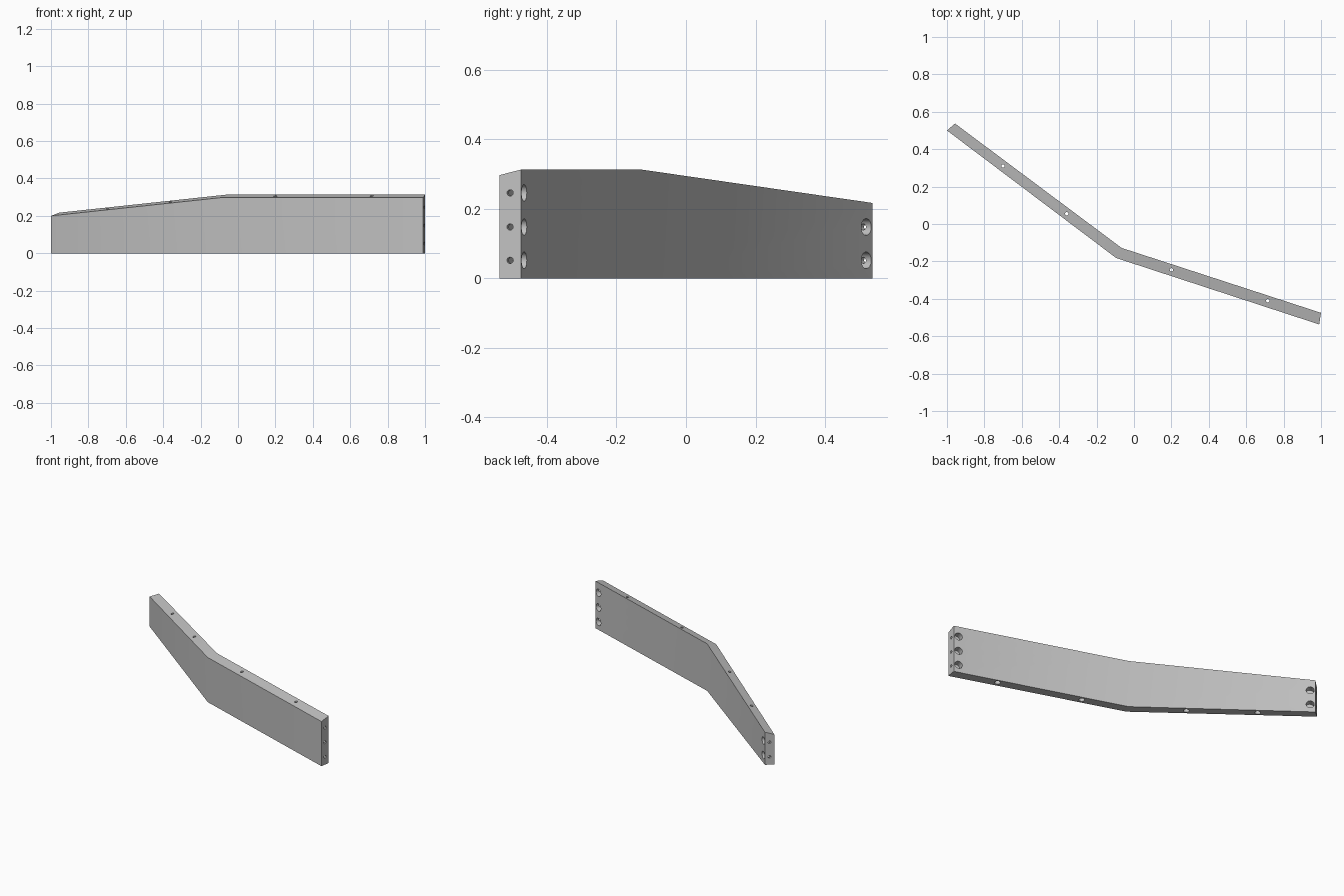
import bpy, bmesh
from mathutils import Vector

cube = bpy.data.objects.get("Cube")
if cube:
    bpy.data.objects.remove(cube, do_unlink=True)

grey = bpy.data.materials.new("light grey")
grey.use_nodes = True
COLOUR = (0.53, 0.53, 0.53, 1)
grey.diffuse_color = COLOUR
grey.node_tree.nodes["Principled BSDF"].inputs["Base Color"].default_value = COLOUR

UP = Vector((0, 0, 1))
# Plan outline: left end, bend, right end; top edge height follows each point
front = [Vector((-1, 0.5, 0)), Vector((-0.095, -0.182, 0)), Vector((0.99, -0.537, 0))]
back = [Vector((-0.957, 0.537, 0)), Vector((-0.066, -0.128, 0)), Vector((1, -0.475, 0))]
front_top = [0.2, 0.297, 0.297]
back_top = [0.217, 0.313, 0.313]


def make_object(name, bm):
    bmesh.ops.recalc_face_normals(bm, faces=bm.faces)
    mesh = bpy.data.meshes.new(name)
    bm.to_mesh(mesh)
    bm.free()
    mesh.materials.append(grey)
    obj = bpy.data.objects.new(name, mesh)
    bpy.context.collection.objects.link(obj)
    return obj


def add_drill(bm, start, end, radius):
    axis = end - start
    place = axis.to_track_quat("Z", "Y").to_matrix().to_4x4()
    place.translation = (start + end) / 2
    bmesh.ops.create_cone(bm, cap_ends=True, segments=24, radius1=radius,
                          radius2=radius, depth=axis.length, matrix=place)


# Bent board: four-sided sections swept along the plan
bm = bmesh.new()
sections = []
for f, b, ft, bt in zip(front, back, front_top, back_top):
    sections.append([bm.verts.new(p) for p in (f, b, b + UP * bt, f + UP * ft)])
for s, t in zip(sections, sections[1:]):
    for i in range(4):
        j = (i + 1) % 4
        bm.faces.new((s[i], s[j], t[j], t[i]))
bm.faces.new(sections[0])
bm.faces.new(sections[-1])
board = make_object("bent_board", bm)

# Vertical screw holes, counterbored from below
bm = bmesh.new()
for x, y in ((-0.7, 0.31), (-0.36, 0.055), (0.2, -0.245), (0.715, -0.41)):
    foot = Vector((x, y, 0))
    add_drill(bm, foot - UP * 0.1, foot + UP * 0.15, 0.018)
    add_drill(bm, foot + UP * 0.1, foot + UP * 0.5, 0.009)

# Bolt pockets in the back, each met by a thin hole from the board's end
for end, heights in ((0, (0.052, 0.148)), (2, (0.052, 0.148, 0.246))):
    along = (back[1] - back[end]).normalized()
    inward = Vector((-along.y, along.x, 0))
    if inward.y > 0:
        inward.negate()
    mouth = back[end] + along * 0.031
    middle = (front[end] + back[end]) / 2
    target = mouth + inward * 0.028
    for z in heights:
        lift = UP * z
        add_drill(bm, mouth - inward * 0.05 + lift, mouth + inward * 0.042 + lift, 0.024)
        outside = middle + (middle - target) * 2
        add_drill(bm, outside + lift, target + lift, 0.009)
cutter = make_object("hole_cutter", bm)
cutter.hide_render = True

# Cut the holes and drop the cutter
cut = board.modifiers.new("holes", "BOOLEAN")
cut.object = cutter
cut.operation = "DIFFERENCE"
cut.solver = "EXACT"
cut.use_self = True
bpy.ops.object.select_all(action="DESELECT")
board.select_set(True)
bpy.context.view_layer.objects.active = board
bpy.ops.object.modifier_apply(modifier=cut.name)
bpy.data.objects.remove(cutter, do_unlink=True)
bpy.ops.object.shade_smooth_by_angle(angle=0.52)
